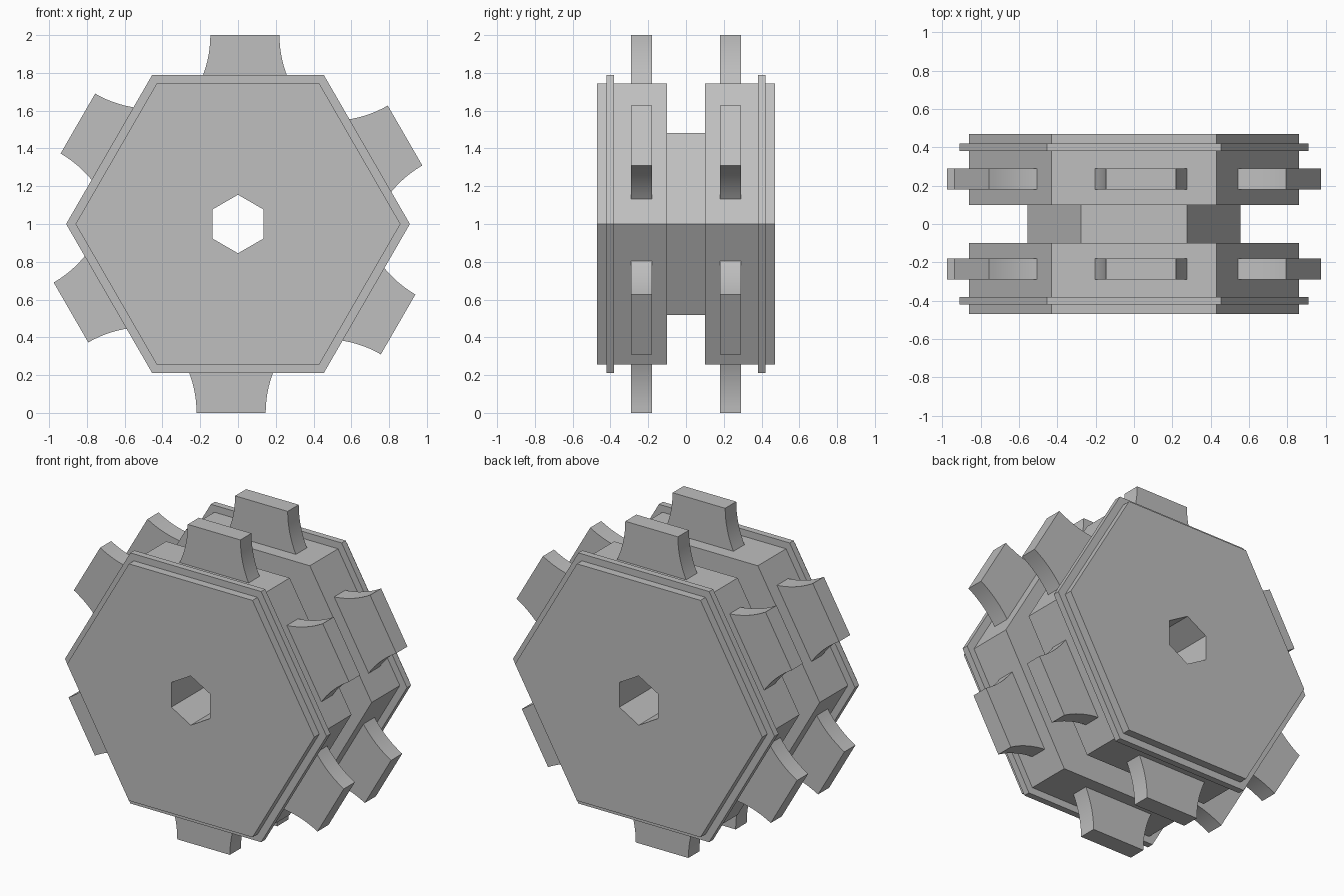
import bpy, bmesh, math
from mathutils import Matrix, Vector

if "Cube" in bpy.data.objects:
    bpy.data.objects.remove(bpy.data.objects["Cube"])

grey = bpy.data.materials.new("plain_grey")
grey.use_nodes = True
colour = (0.52, 0.52, 0.52, 1)
grey.diffuse_color = colour
grey.node_tree.nodes["Principled BSDF"].inputs["Base Color"].default_value = colour

CENTRE = Vector((0, 0, 1))


def finish(bm, name, matrix=None):
    """Turn a bmesh into a named object with the shared material."""
    bmesh.ops.recalc_face_normals(bm, faces=bm.faces)
    if matrix:
        bm.transform(matrix)
    mesh = bpy.data.meshes.new(name)
    bm.to_mesh(mesh)
    bm.free()
    mesh.materials.append(grey)
    obj = bpy.data.objects.new(name, mesh)
    bpy.context.collection.objects.link(obj)
    return obj


def hexagon(bm, radius, y, turn=0):
    """Ring of six vertices around the wheel axis."""
    angles = [math.radians(60 * i + turn) for i in range(6)]
    return [bm.verts.new(CENTRE + Vector((radius * math.cos(a), y, radius * math.sin(a))))
            for a in angles]


# Hexagonal drum: stepped outside profile, mirrored front to back, with a bore
BODY, FLANGE, HUB, BORE = 0.86, 0.91, 0.555, 0.155
half = [(BODY, 0.47), (BODY, 0.42), (FLANGE, 0.42), (FLANGE, 0.38),
        (BODY, 0.38), (BODY, 0.10), (HUB, 0.10)]
profile = [(r, -y) for r, y in half] + half[::-1]
bm = bmesh.new()
rings = [hexagon(bm, r, y) for r, y in profile]
rings += [hexagon(bm, BORE, y, 30) for y in (0.47, -0.47)]
for k, ring in enumerate(rings):
    after = rings[(k + 1) % len(rings)]
    for i in range(6):
        j = (i + 1) % 6
        bm.faces.new((ring[i], ring[j], after[j], after[i]))
finish(bm, "hexagonal_drum")

# Teeth: off-centre blocks with concave flanks, one on each side of the drum
SHIFT, HALF_WIDTH, ARC, THICK = 0.0365, 0.183, 0.6, 0.11
STEPS, DEPTH = 8, 0.27


def tooth(name, y, angle):
    flank = []
    for i in range(STEPS + 1):
        d = DEPTH * i / STEPS
        flank.append((HALF_WIDTH + ARC - math.sqrt(ARC ** 2 - d ** 2), 1 - d))
    outline = flank + [(-x, z) for x, z in reversed(flank)]
    bm = bmesh.new()
    face = bm.faces.new([bm.verts.new((x + SHIFT, y - THICK / 2, z)) for x, z in outline])
    grown = bmesh.ops.extrude_face_region(bm, geom=[face])["geom"]
    verts = [v for v in grown if isinstance(v, bmesh.types.BMVert)]
    bmesh.ops.translate(bm, verts=verts, vec=(0, THICK, 0))
    place = Matrix.Translation(CENTRE) @ Matrix.Rotation(math.radians(angle), 4, "Y")
    return finish(bm, name, place)


teeth = []
for side, y in (("front", -0.235), ("back", 0.235)):
    for n in range(6):
        teeth.append(tooth(f"{side}_tooth_{n + 1}", y, 60 * n))

# Smooth curved flanks, sharp corners
bpy.ops.object.select_all(action="DESELECT")
for obj in teeth:
    obj.select_set(True)
bpy.context.view_layer.objects.active = teeth[0]
bpy.ops.object.shade_smooth_by_angle(angle=math.radians(30))
